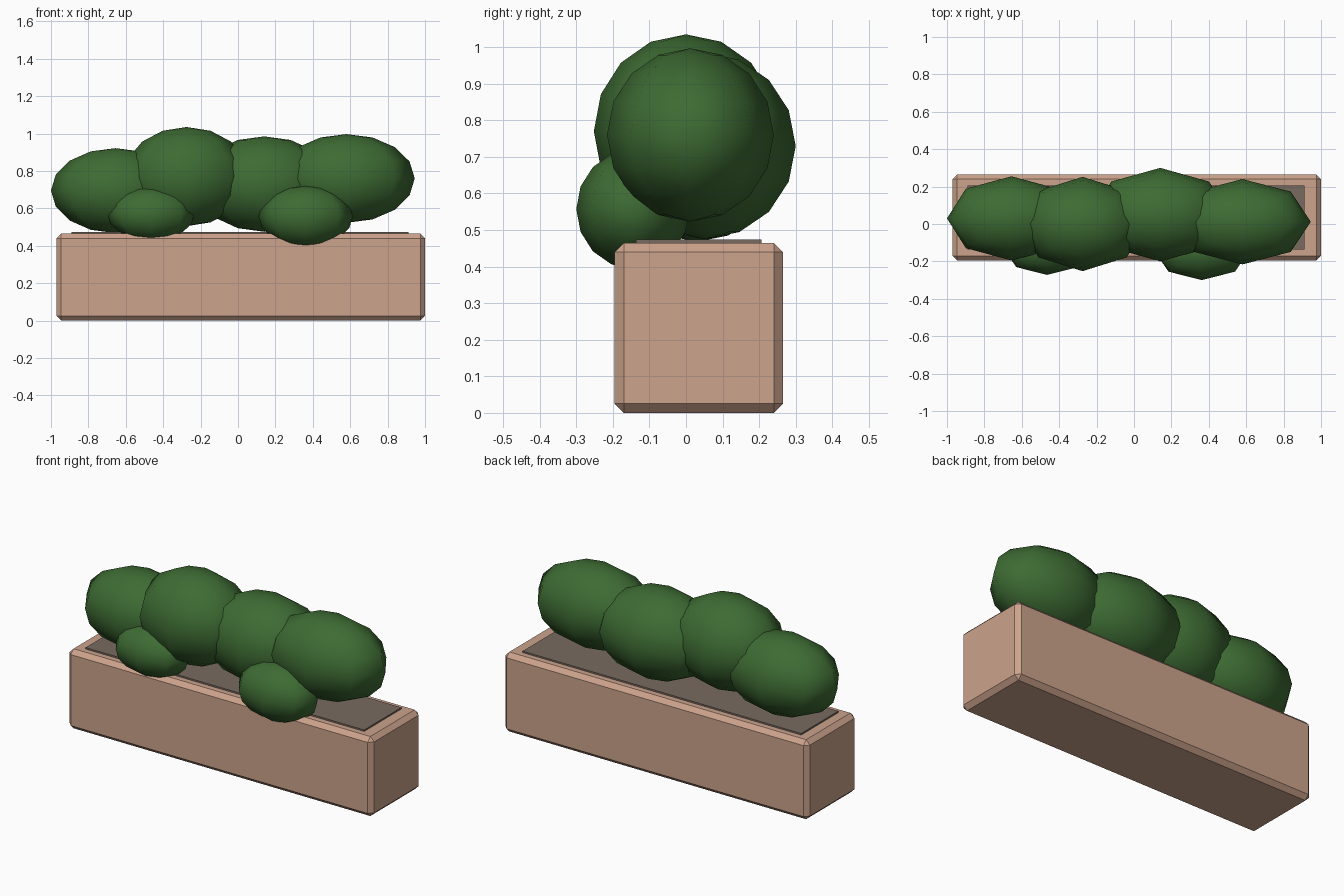
import bpy, bmesh
from mathutils import Matrix, Vector

if "Cube" in bpy.data.objects:
    bpy.data.objects.remove(bpy.data.objects["Cube"])


def material(name, srgb):
    m = bpy.data.materials.new(name)
    lin = [c / 12.92 if c <= 0.04045 else ((c + 0.055) / 1.055) ** 2.4 for c in srgb]
    m.diffuse_color = (*lin, 1)
    m.use_nodes = True
    m.node_tree.nodes["Principled BSDF"].inputs["Base Color"].default_value = m.diffuse_color
    return m


clay = material("terracotta", (0.80, 0.64, 0.55))
earth = material("soil_grey_brown", (0.47, 0.42, 0.38))
leaf = material("leaf_green", (0.24, 0.42, 0.20))


def finish(bm, name, mat, smooth=False):
    me = bpy.data.meshes.new(name)
    for f in bm.faces:
        f.smooth = smooth
    bm.to_mesh(me)
    bm.free()
    me.materials.append(mat)
    ob = bpy.data.objects.new(name, me)
    bpy.context.collection.objects.link(ob)
    return ob


def box(name, lo, hi, mat, bevel=0):
    lo, hi = Vector(lo), Vector(hi)
    bm = bmesh.new()
    bmesh.ops.create_cube(bm, size=1, matrix=Matrix.Translation((lo + hi) / 2) @ Matrix.Diagonal((*(hi - lo), 1)))
    if bevel:
        bmesh.ops.bevel(bm, geom=bm.edges[:], offset=bevel, segments=1, affect='EDGES')
    finish(bm, name, mat)


def bush(name, centre, radii):
    bm = bmesh.new()
    bmesh.ops.create_uvsphere(bm, u_segments=8, v_segments=8, radius=1,
                              matrix=Matrix.Translation(centre) @ Matrix.Diagonal((*radii, 1)))
    finish(bm, name, leaf, True)


# Planter trough and soil
box("planter_box", (-0.97, -0.195, 0), (1.0, 0.265, 0.465), clay, 0.025)
box("soil", (-0.89, -0.137, 0.43), (0.912, 0.207, 0.474), earth)

# Main row of foliage
bush("bush_left", (-0.655, 0.03, 0.695), (0.345, 0.225, 0.227))
bush("bush_centre_left", (-0.275, 0.0, 0.77), (0.335, 0.252, 0.265))
bush("bush_centre_right", (0.14, 0.05, 0.73), (0.37, 0.25, 0.255))
bush("bush_right", (0.58, 0.012, 0.76), (0.365, 0.228, 0.237))

# Small clumps hanging over the front edge
bush("trailing_clump_left", (-0.465, -0.13, 0.57), (0.233, 0.142, 0.142))
bush("trailing_clump_right", (0.362, -0.145, 0.557), (0.252, 0.155, 0.163))
